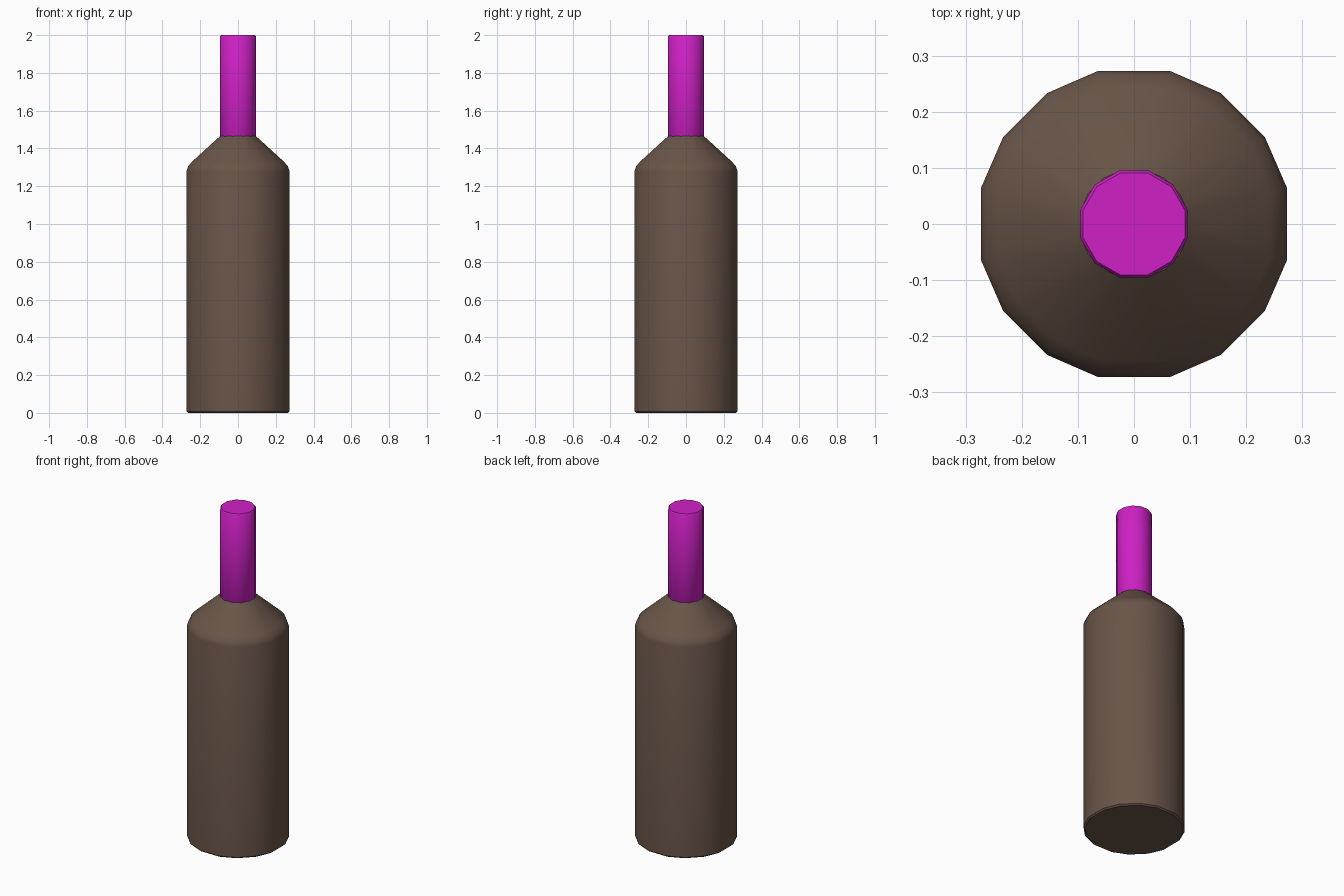
import bpy, bmesh, math

cube = bpy.data.objects.get("Cube")
if cube:
    bpy.data.objects.remove(cube)


def material(name, color):
    m = bpy.data.materials.new(name)
    m.use_nodes = True
    m.diffuse_color = color
    m.node_tree.nodes["Principled BSDF"].inputs["Base Color"].default_value = color
    return m


def lathe(name, rings, mat, smooth_angle):
    """Skin a stack of (radius, height, angles) rings and cap both ends."""
    bm = bmesh.new()
    loops = [[bm.verts.new((r * math.cos(a), r * math.sin(a), z)) for a in angles]
             for r, z, angles in rings]
    n = len(loops[0])
    for low, high in zip(loops, loops[1:]):
        for i in range(n):
            j = (i + 1) % n
            bm.faces.new((low[i], low[j], high[j], high[i]))
    bm.faces.new(loops[0][::-1])
    bm.faces.new(loops[-1])
    mesh = bpy.data.meshes.new(name)
    bm.to_mesh(mesh)
    bm.free()
    mesh.materials.append(mat)
    ob = bpy.data.objects.new(name, mesh)
    bpy.context.collection.objects.link(ob)
    bpy.ops.object.select_all(action='DESELECT')
    ob.select_set(True)
    bpy.context.view_layer.objects.active = ob
    bpy.ops.object.shade_smooth_by_angle(angle=math.radians(smooth_angle))
    return ob


brown = material("brown glass", (0.14, 0.09, 0.065, 1))
magenta = material("magenta foil", (0.62, 0.015, 0.56, 1))

# Sixteen-sided body, with slightly wider faces on the four main sides
body_angles = [math.radians(q * 90 + a) for q in range(4) for a in (13.4, 33.6, 56.4, 76.6)]
body_profile = [(0.272, 0), (0.28, 0.008), (0.28, 1.28), (0.272, 1.305),
                (0.25, 1.33), (0.098, 1.465)]
lathe("bottle_body", [(r, z, body_angles) for r, z in body_profile], brown, 35)

# Twelve-sided neck wrap with softened rims
neck_angles = [math.radians(15 + 30 * i) for i in range(12)]
neck_profile = [(0.095, 1.455), (0.099, 1.461), (0.099, 1.993), (0.094, 2.0)]
lathe("neck_wrap", [(r, z, neck_angles) for r, z in neck_profile], magenta, 35)
